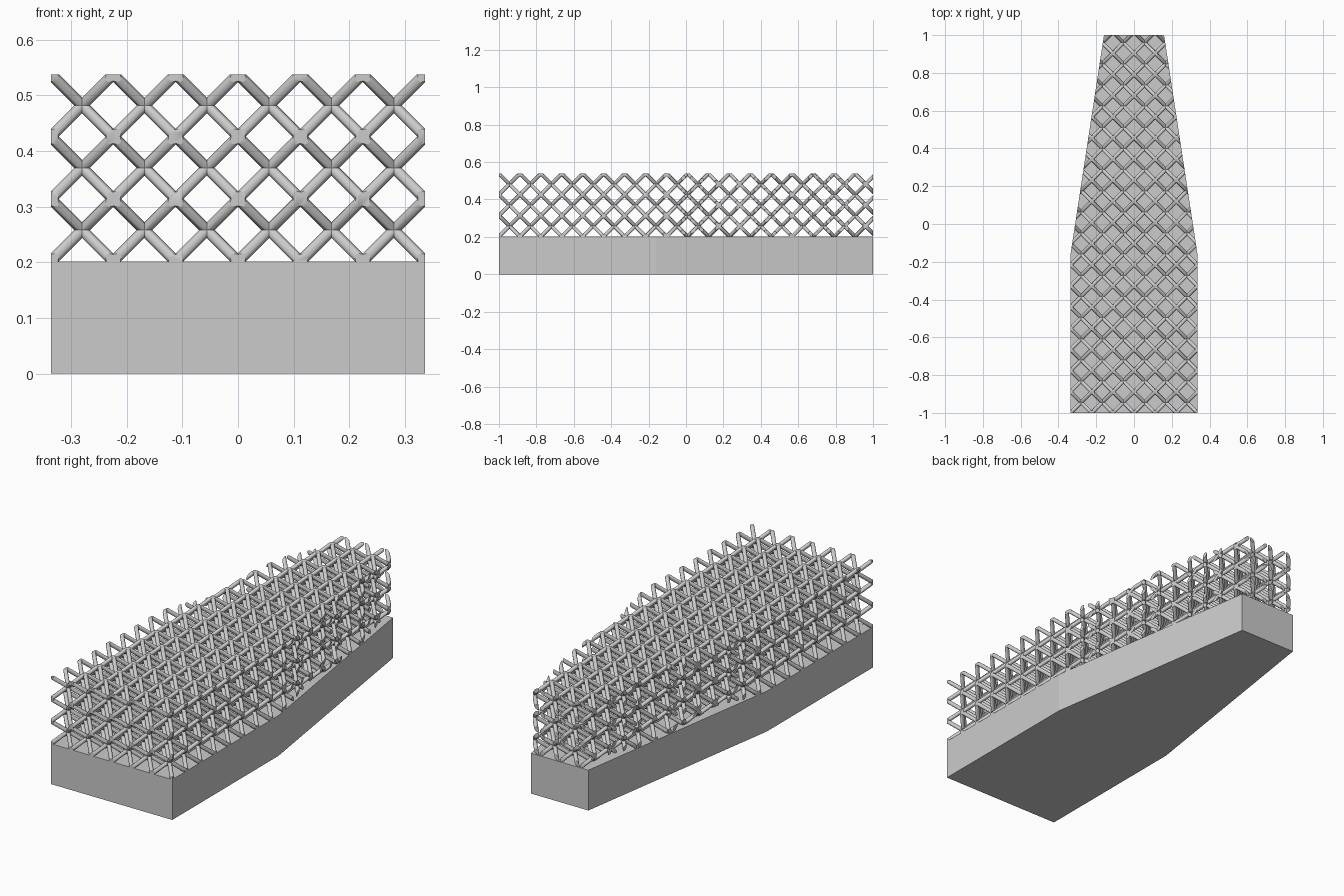
import bpy, bmesh
from mathutils import Vector, Matrix

cube = bpy.data.objects.get("Cube")
if cube:
    bpy.data.objects.remove(cube, do_unlink=True)

CELL, RADIUS = 0.112, 0.01
HALF_W, BACK_W, KINK_Y = 0.336, 0.159, -0.16
BASE_TOP = 0.202
TOP = BASE_TOP + 3 * CELL

grey = bpy.data.materials.new("plain grey")
grey.use_nodes = True
grey.diffuse_color = (0.6, 0.6, 0.6, 1)
grey.node_tree.nodes["Principled BSDF"].inputs["Base Color"].default_value = (0.6, 0.6, 0.6, 1)


def finish(bm, name):
    bmesh.ops.recalc_face_normals(bm, faces=bm.faces[:])
    mesh = bpy.data.meshes.new(name)
    bm.to_mesh(mesh)
    bm.free()
    mesh.materials.append(grey)
    obj = bpy.data.objects.new(name, mesh)
    bpy.context.collection.objects.link(obj)
    return obj


# Solid base: tapered outline pulled upwards
right_side = [(HALF_W, -1), (HALF_W, KINK_Y), (BACK_W, 1)]
outline = right_side + [(-x, y) for x, y in reversed(right_side)]
bm = bmesh.new()
floor = bm.faces.new([bm.verts.new((x, y, 0)) for x, y in outline])
raised = bmesh.ops.extrude_face_region(bm, geom=[floor])["geom"]
bmesh.ops.translate(bm, vec=(0, 0, BASE_TOP),
                    verts=[v for v in raised if isinstance(v, bmesh.types.BMVert)])
finish(bm, "solid_base")

# Lattice: long diagonal rods crossing at every cell corner and cell centre
bm = bmesh.new()
LAYERS = 5
origin = Vector((-HALF_W, -1, BASE_TOP - CELL))
for sx in (-1, 1):
    for sy in (-1, 1):
        run = Vector((sx, sy, 1)) * CELL * LAYERS
        turn = run.to_track_quat('Z', 'Y').to_matrix().to_4x4()
        for i in range(-LAYERS, 7 + LAYERS):
            for j in range(-LAYERS, 19 + LAYERS):
                middle = origin + Vector((i, j, 0)) * CELL + run / 2
                bmesh.ops.create_cone(bm, cap_ends=True, segments=12,
                                      radius1=RADIUS, radius2=RADIUS, depth=run.length,
                                      matrix=Matrix.Translation(middle) @ turn)

# Trim the rods to the outline, the base and the top, capping each cut
slope = Vector((1 - KINK_Y, HALF_W - BACK_W, 0)).normalized()
cuts = [((0, 0, TOP), (0, 0, 1)), ((0, 0, BASE_TOP), (0, 0, -1)),
        ((0, -1, 0), (0, -1, 0)), ((0, 1, 0), (0, 1, 0))]
for s in (-1, 1):
    cuts.append(((s * HALF_W, 0, 0), (s, 0, 0)))
    cuts.append(((s * BACK_W, 1, 0), (s * slope.x, slope.y, 0)))
for point, normal in cuts:
    result = bmesh.ops.bisect_plane(bm, geom=bm.verts[:] + bm.edges[:] + bm.faces[:],
                                    dist=1e-6, plane_co=point, plane_no=normal,
                                    clear_outer=True)
    rims = [e for e in result["geom_cut"]
            if isinstance(e, bmesh.types.BMEdge) and e.is_boundary]
    bmesh.ops.edgeloop_fill(bm, edges=rims)

lattice = finish(bm, "lattice_rods")
bpy.ops.object.select_all(action='DESELECT')
lattice.select_set(True)
bpy.context.view_layer.objects.active = lattice
bpy.ops.object.shade_smooth_by_angle(angle=0.7)
